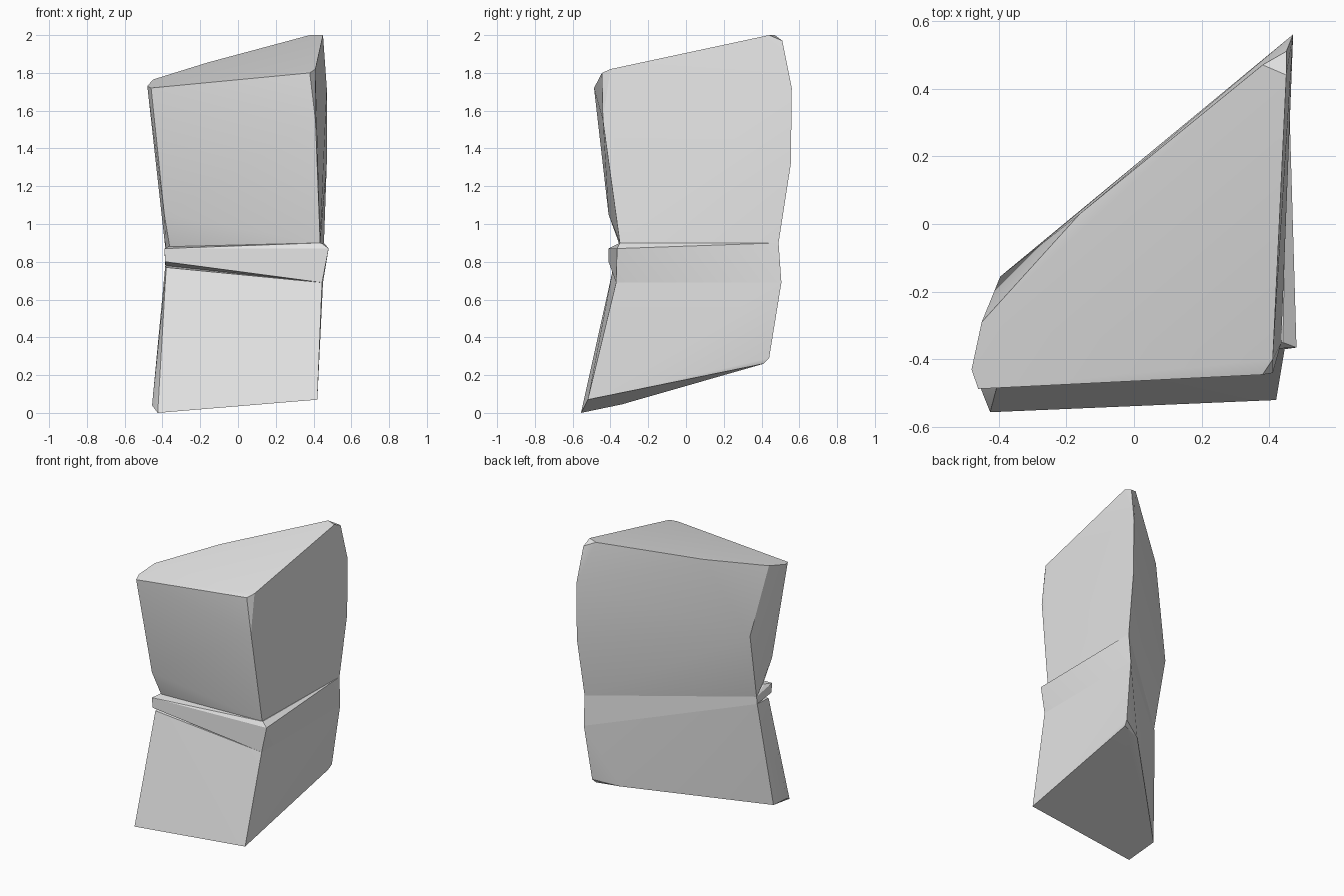
import bpy
import bmesh
import math

# Remove only the default object
default = bpy.data.objects.get("Cube")
if default:
    bpy.data.objects.remove(default, do_unlink=True)

# Single pale stone colour
stone = bpy.data.materials.new("pale_grey_stone")
stone.use_nodes = True
stone.diffuse_color = (0.8, 0.8, 0.8, 1)
shader = stone.node_tree.nodes["Principled BSDF"]
shader.inputs["Base Color"].default_value = stone.diffuse_color
shader.inputs["Roughness"].default_value = 0.8


def chiselled_block(name, *corner_groups):
    """Wrap a faceted convex block around groups of corner points."""
    bm = bmesh.new()
    for group in corner_groups:
        for corner in group:
            bm.verts.new(corner)
    hull = bmesh.ops.convex_hull(bm, input=bm.verts[:])
    loose = {g for g in hull["geom_interior"] + hull["geom_unused"]
             if isinstance(g, bmesh.types.BMVert)}
    bmesh.ops.delete(bm, geom=list(loose), context="VERTS")
    bmesh.ops.dissolve_limit(bm, angle_limit=math.radians(1),
                             verts=bm.verts[:], edges=bm.edges[:])
    bmesh.ops.recalc_face_normals(bm, faces=bm.faces[:])
    mesh = bpy.data.meshes.new(name)
    bm.to_mesh(mesh)
    bm.free()
    mesh.materials.append(stone)
    block = bpy.data.objects.new(name, mesh)
    bpy.context.collection.objects.link(block)

    # Soften shallow facets, keep the broken edges crisp
    bpy.ops.object.select_all(action="DESELECT")
    block.select_set(True)
    bpy.context.view_layer.objects.active = block
    bpy.ops.object.shade_smooth_by_angle(angle=math.radians(25))
    return block


# Corners shared by neighbouring blocks along the crack
crack_back = [(.455, .49, .9), (-.38, -.25, .83)]
waist_back = [(.45, .505, .69), (-.385, -.25, .78)]
waist_front = [(-.38, -.385, .77), (.445, -.37, .69)]

# Upper block: sloping crown, notched left side, narrow foot
crown_front = [(-.48, -.43, 1.73), (-.46, -.487, 1.72),
               (.38, -.445, 1.8), (.41, -.4, 1.82)]
crown_back = [(-.45, -.29, 1.765), (-.16, .03, 1.855), (.34, .42, 1.95),
              (.38, .47, 2), (.45, .44, 2), (.45, .51, 1.97)]
upper_sides = [(.47, .56, 1.72), (.47, .555, 1.32), (.41, -.44, 1.55),
               (-.395, -.155, 1.3), (-.39, -.41, 1.05)]
upper_foot = [(-.36, -.345, .87), (.435, -.35, .9)]
chiselled_block("upper_block", crown_front, crown_back,
                upper_sides, upper_foot, crack_back)

# Middle ledge: protrudes in front of the crack and tapers to the back
ledge_front = [(-.39, -.41, .87), (-.385, -.41, .8), (.48, -.365, .87)]
ledge_top = [(-.37, -.35, .88), (.44, -.35, .9)]
chiselled_block("middle_ledge", ledge_front, ledge_top,
                crack_back, waist_back, waist_front[1:])

# Lower block: front kicks forward, underside rises toward the back
base_front = [(-.425, -.556, 0), (-.455, -.48, .04), (.42, -.52, .07)]
base_back = [(-.45, -.34, .045), (-.43, -.32, .07), (.15, .24, .22),
             (.27, .355, .25), (.42, .41, .26), (.43, .44, .29)]
chiselled_block("lower_block", base_front, base_back,
                waist_front, waist_back)
